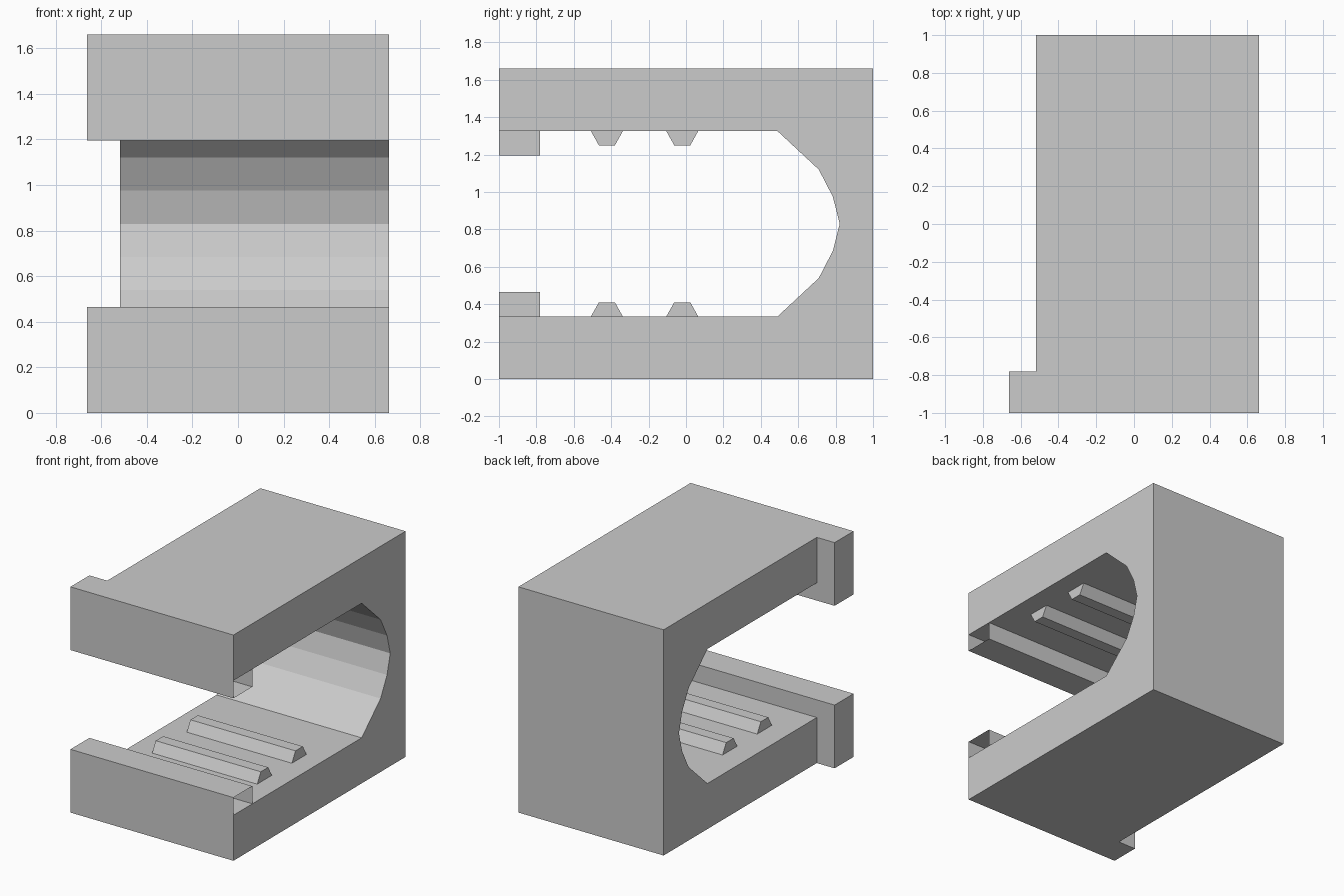
import bpy
import bmesh

if "Cube" in bpy.data.objects:
    bpy.data.objects.remove(bpy.data.objects["Cube"])

H = 1.66           # total height
MID = H / 2        # mirror plane height
FLOOR = 0.335      # inner floor height
XL, XB, XR = -0.663, -0.518, 0.663   # tab end, body left side, right side


def prism(name, profile, x0, x1, right_cap=True, skip_wall=None, mirrored=False):
    """Extrude a counter-clockwise (y, z) profile along x."""
    bm = bmesh.new()
    left = [bm.verts.new((x0, y, z - MID)) for y, z in profile]
    right = [bm.verts.new((x1, y, z - MID)) for y, z in profile]
    n = len(profile)
    for i in range(n):
        j = (i + 1) % n
        if i != skip_wall:
            bm.faces.new((right[i], left[i], left[j], right[j]))
    bm.faces.new(left[::-1])
    if right_cap:
        bm.faces.new(right)
    mesh = bpy.data.meshes.new(name)
    bm.to_mesh(mesh)
    bm.free()
    ob = bpy.data.objects.new(name, mesh)
    ob.location.z = MID
    bpy.context.collection.objects.link(ob)
    if mirrored:
        mod = ob.modifiers.new("mirror_top", 'MIRROR')
        mod.use_axis = (False, False, True)
        mod.use_mirror_merge = False
    return ob


def rect(y0, y1, z0, z1):
    return [(y0, z0), (y1, z0), (y1, z1), (y0, z1)]


# C-shaped body with a faceted hollow
lower = [(-1, FLOOR), (0.49, FLOOR), (0.71, 0.54), (0.785, 0.685)]
upper = [(y, H - z) for y, z in lower]
body = [(-1, 0), (1, 0), (1, H), (-1, H)] + upper + [(0.822, MID)] + lower[::-1]
prism("body", body, XB, XR)

# Front lips, hollow and open at the right end
prism("front_lip", rect(-1, -0.78, FLOOR, 0.465), XL, XR,
      right_cap=False, skip_wall=0, mirrored=True)

# Side tabs that carry the lips past the left side
prism("side_tab", rect(-1, -0.78, 0, FLOOR), XL, XB,
      right_cap=False, mirrored=True)

# Tapered grip ridges on floor and ceiling
for k, y in enumerate((-0.423, -0.02)):
    ridge = [(y - 0.085, FLOOR), (y + 0.085, FLOOR),
             (y + 0.043, 0.41), (y - 0.043, 0.41)]
    prism(f"grip_ridge_{k + 1}", ridge, -0.343, 0.512, mirrored=True)
